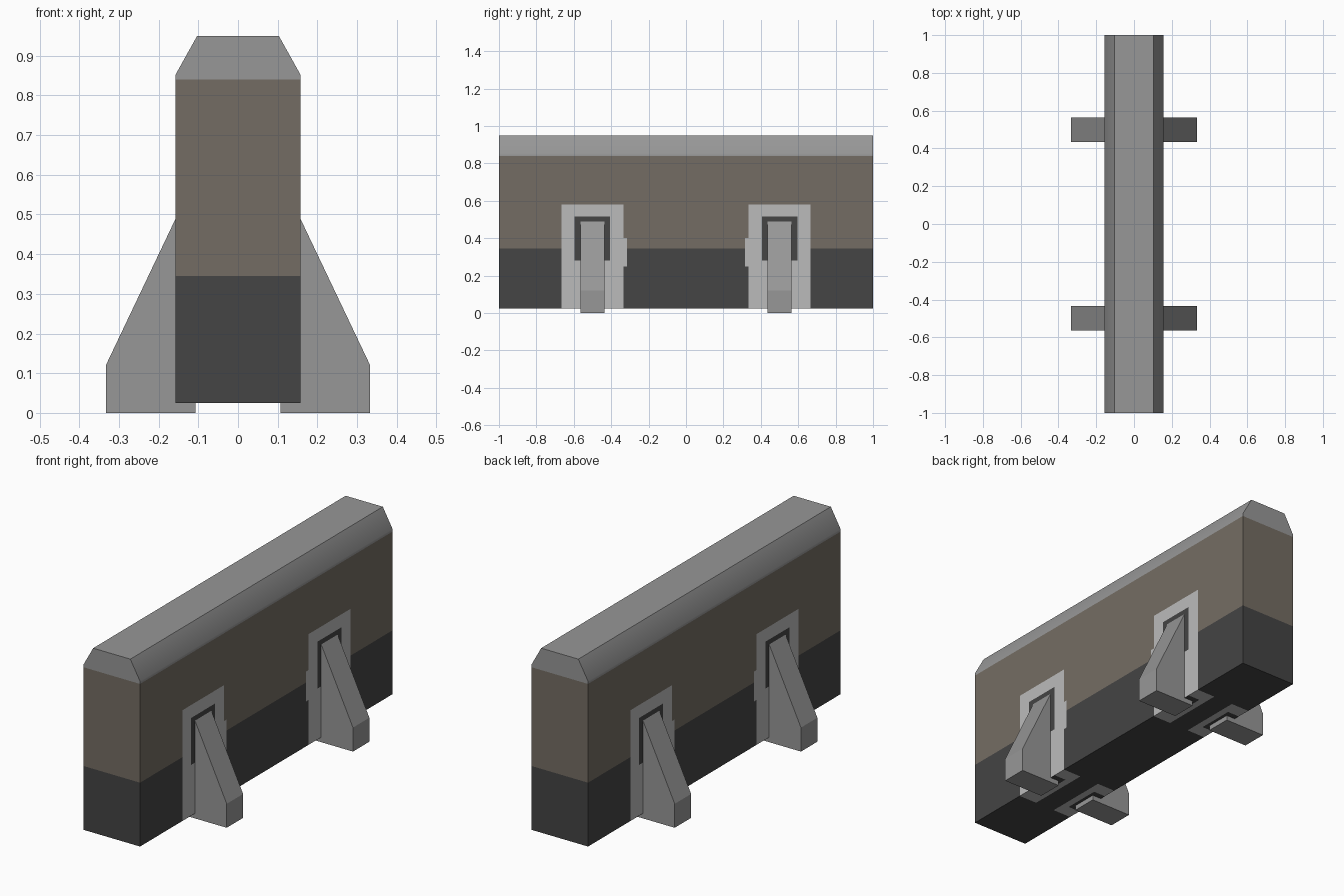
import bpy, bmesh, math
from mathutils import Vector

if "Cube" in bpy.data.objects:
    bpy.data.objects.remove(bpy.data.objects["Cube"])


def material(name, rgb):
    m = bpy.data.materials.new(name)
    m.diffuse_color = (*rgb, 1)
    m.use_nodes = True
    m.node_tree.nodes["Principled BSDF"].inputs["Base Color"].default_value = m.diffuse_color
    return m


GREY = material("concrete grey", (0.31, 0.31, 0.31))
BROWN = material("weathered brown", (0.175, 0.152, 0.125))
DARK = material("dark base", (0.058, 0.058, 0.058))
LIGHT = material("pale patch", (0.50, 0.50, 0.50))


def extrude_profile(name, profile, y0, y1, mats):
    """Prism from an xz outline, running from y0 to y1."""
    bm = bmesh.new()
    face = bm.faces.new([bm.verts.new((x, y0, z)) for x, z in profile])
    ext = bmesh.ops.extrude_face_region(bm, geom=[face])
    moved = [v for v in ext["geom"] if isinstance(v, bmesh.types.BMVert)]
    bmesh.ops.translate(bm, verts=moved, vec=(0, y1 - y0, 0))
    bmesh.ops.recalc_face_normals(bm, faces=bm.faces)
    me = bpy.data.meshes.new(name)
    bm.to_mesh(me)
    bm.free()
    for m in mats:
        me.materials.append(m)
    ob = bpy.data.objects.new(name, me)
    bpy.context.collection.objects.link(ob)
    return ob


# Barrier wall with chamfered top
W, BOTTOM = 0.157, 0.025
half = [(W, BOTTOM), (W, 0.853), (0.103, 0.95)]
wall = extrude_profile("barrier_wall", half + [(-x, z) for x, z in reversed(half)],
                       -1, 1, [GREY, BROWN, DARK, LIGHT])

# Cut lines for the colour bands and the patches around the feet
bm = bmesh.new()
bm.from_mesh(wall.data)
cuts = [((0, 0, z), (0, 0, 1)) for z in (0.25, 0.28, 0.345, 0.40, 0.515, 0.58, 0.84)]
for s in (-1, 1):
    cuts += [((0, s * y, 0), (0, 1, 0)) for y in (0.315, 0.335, 0.405, 0.595, 0.665)]
    cuts += [((s * x, 0, 0), (1, 0, 0)) for x in (0.055, 0.09)]
for co, no in cuts:
    bmesh.ops.bisect_plane(bm, geom=bm.verts[:] + bm.edges[:] + bm.faces[:],
                           plane_co=Vector(co), plane_no=Vector(no))


def wall_colour(face):
    c = face.calc_center_median()
    x, y, z = abs(c.x), abs(c.y), c.z
    if z > 0.84:
        return 0
    base = 1 if z > 0.345 else 2
    on_side = abs(face.normal.x) > 0.9
    under = face.normal.z < -0.9
    if on_side:
        if 0.405 < y < 0.595 and 0.28 < z < 0.515:
            return 2
        if 0.335 < y < 0.665 and z < 0.58:
            return 3
        if 0.315 < y < 0.335 and 0.25 < z < 0.40:
            return 3
    if under and 0.335 < y < 0.665 and x > 0.055:
        return 2 if 0.405 < y < 0.595 and x > 0.09 else 3
    return base


bm.normal_update()
for f in bm.faces:
    f.material_index = wall_colour(f)
bm.to_mesh(wall.data)
bm.free()

# The shallow chamfers blend softly into the sides
bpy.context.view_layer.objects.active = wall
wall.select_set(True)
bpy.ops.object.shade_smooth_by_angle(angle=math.radians(32))
wall.select_set(False)

# Four wedge feet
foot = [(0.107, 0), (0.333, 0), (0.333, 0.12), (W, 0.49), (0.107, 0.49)]
for sx, side in ((-1, "left"), (1, "right")):
    for cy, end in ((-0.5, "front"), (0.5, "back")):
        extrude_profile(f"{end}_{side}_foot", [(sx * x, z) for x, z in foot],
                        cy - 0.065, cy + 0.065, [GREY])
